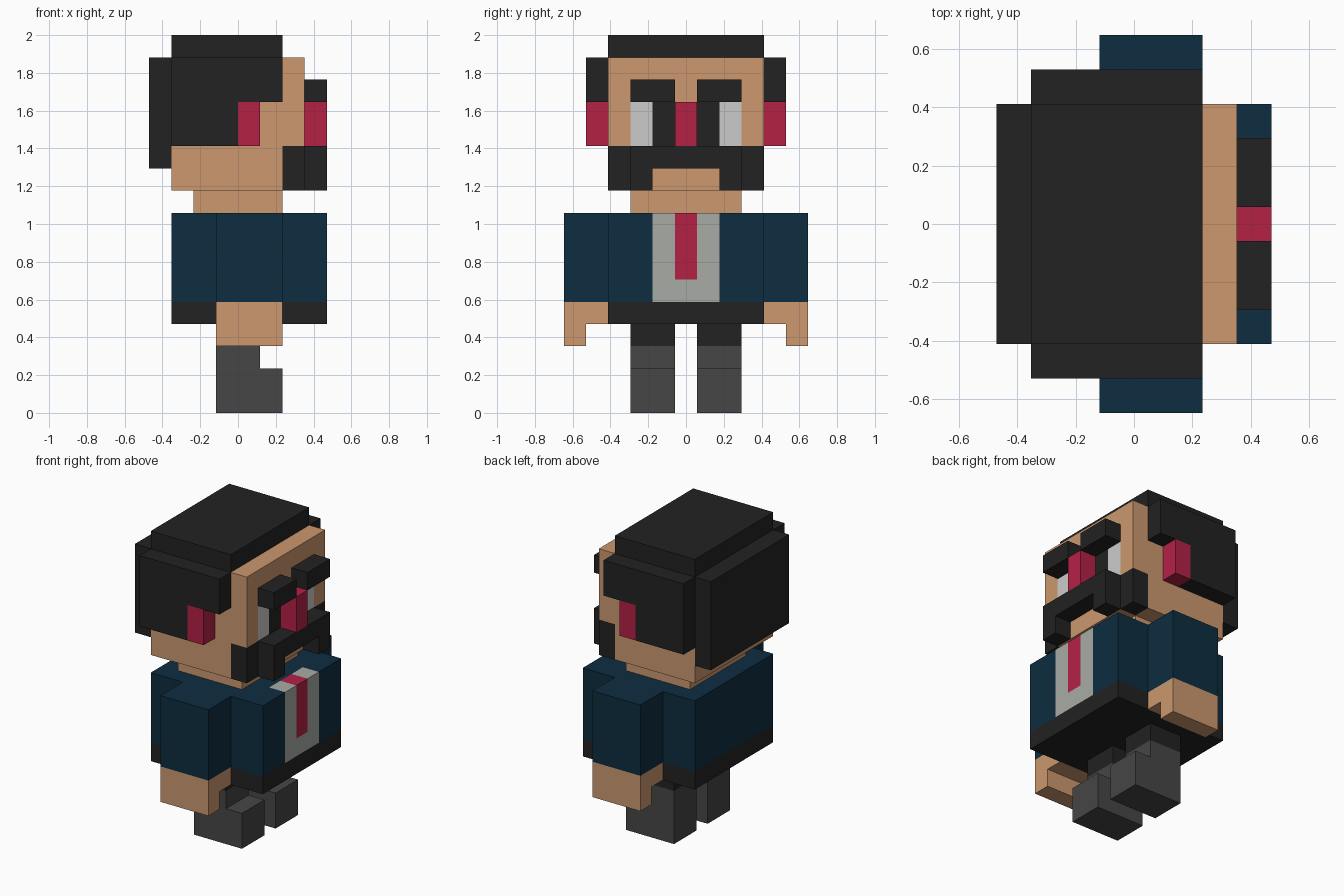
import bpy
import bmesh
from mathutils import Matrix, Vector

if "Cube" in bpy.data.objects:
    bpy.data.objects.remove(bpy.data.objects["Cube"])

U = 2 / 17  # one block; the figure is 17 blocks tall and faces +x


def material(name, rgb):
    m = bpy.data.materials.new(name)
    lin = [((c / 255 + 0.055) / 1.055) ** 2.4 if c > 10 else c / 255 / 12.92 for c in rgb]
    m.diffuse_color = (*lin, 1)
    m.use_nodes = True
    m.node_tree.nodes["Principled BSDF"].inputs["Base Color"].default_value = m.diffuse_color
    return m


black = material("black", (34, 34, 34))
grey = material("shoe grey", (70, 70, 70))
skin = material("skin", (204, 152, 111))
navy = material("navy", (13, 45, 64))
red = material("red", (180, 33, 69))
shirt_grey = material("shirt grey", (167, 171, 165))
white = material("eye white", (203, 203, 203))


def part(name, mat, *boxes, mirror=False):
    """Blocks given as (x0, x1, y0, y1, z0, z1); mirror repeats them across y."""
    bm = bmesh.new()
    boxes = list(boxes)
    if mirror:
        boxes += [(a, b, -d, -c, e, f) for a, b, c, d, e, f in boxes]
    for x0, x1, y0, y1, z0, z1 in boxes:
        centre = Vector((x0 + x1, y0 + y1, z0 + z1)) * U / 2
        size = Vector((x1 - x0, y1 - y0, z1 - z0)) * U
        bmesh.ops.create_cube(bm, size=1, matrix=Matrix.LocRotScale(centre, None, size))
    me = bpy.data.meshes.new(name)
    bm.to_mesh(me)
    bm.free()
    me.materials.append(mat)
    bpy.context.collection.objects.link(bpy.data.objects.new(name, me))


# Legs and hips
part("shoes", grey, (-1, 2, .5, 2.5, 0, 2), (-1, 1, .5, 2.5, 2, 3), mirror=True)
part("trouser_legs", black, (-1, 1, .5, 2.5, 3, 4), mirror=True)
part("hips", black, (-3, 4, -3.5, 3.5, 4, 5))

# Torso: jacket with a shirt and tie set into its front layer
part("jacket", navy, (-3, 3, -3.5, 3.5, 5, 9))
part("jacket_fronts", navy, (3, 4, 1.5, 3.5, 5, 9), mirror=True)
part("shirt_sides", shirt_grey, (3, 4, .5, 1.5, 5, 9), mirror=True)
part("shirt_bottom", shirt_grey, (3, 4, -.5, .5, 5, 6))
part("tie", red, (3, 4, -.5, .5, 6, 9))

# Arms
part("sleeves", navy, (-1, 2, 3.5, 5.5, 5, 9), mirror=True)
part("hands", skin, (-1, 2, 3.5, 5.5, 4, 5), (-1, 2, 4.5, 5.5, 3, 4), mirror=True)

# Head
part("neck", skin, (-2, 2, -2.5, 2.5, 9, 10))
part("head", skin, (-3, 2, -3.5, 3.5, 10, 16))
part("face", skin, (2, 3, -3.5, 3.5, 14, 16), (2, 3, -.5, .5, 12, 14),
     (2, 3, -2.5, 2.5, 10, 12))
part("temples", skin, (2, 3, 2.5, 3.5, 12, 14), mirror=True)
part("eye_whites", white, (2, 3, 1.5, 2.5, 12, 14), mirror=True)
part("pupils", black, (2, 3, .5, 1.5, 12, 14), mirror=True)
part("nose", red, (3, 4, -.5, .5, 12, 14))
part("ears", red, (0, 1, 3.5, 4.5, 12, 14), mirror=True)

# Facial hair
part("eyebrows", black, (3, 4, .5, 2.5, 14, 15), mirror=True)
part("moustache", black, (3, 4, -2.5, 2.5, 11, 12))
part("moustache_ends", black, (3, 4, 1.5, 2.5, 10, 11), (2, 3, 2.5, 3.5, 10, 12), mirror=True)

# Hair
part("hair_top", black, (-3, 2, -3.5, 3.5, 16, 17))
part("hair_back", black, (-4, -3, -3.5, 3.5, 11, 16))
part("hair_sides", black, (-3, 2, 3.5, 4.5, 14, 16), (-3, 0, 3.5, 4.5, 12, 14), mirror=True)
